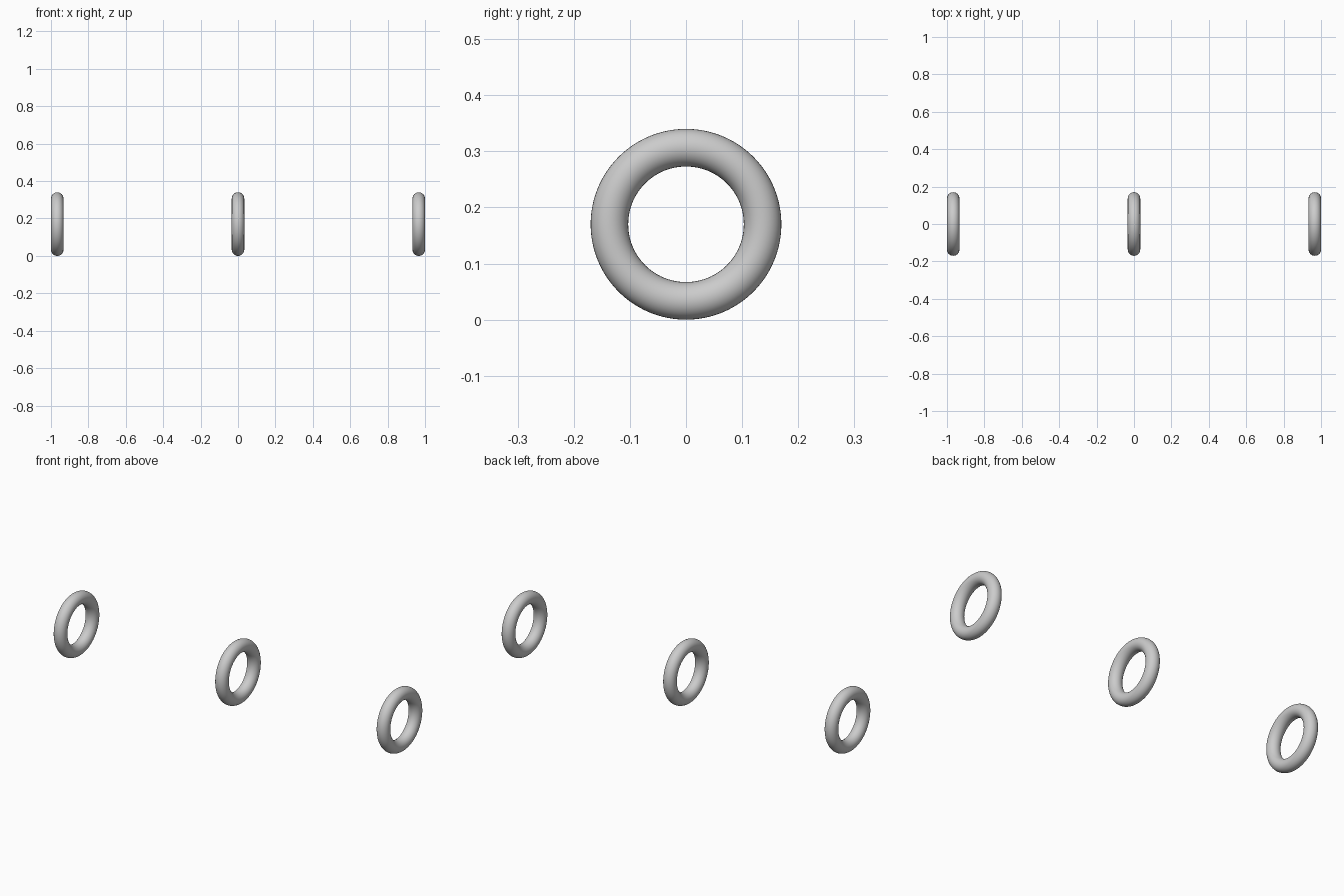
import bpy
from math import pi

if "Cube" in bpy.data.objects:
    bpy.data.objects.remove(bpy.data.objects["Cube"])

MAJOR, MINOR = 0.1365, 0.0335
OUTER = MAJOR + MINOR


def ring(name, x):
    # Upright ring with its axis along x, resting on the ground
    bpy.ops.mesh.primitive_torus_add(
        major_radius=MAJOR, minor_radius=MINOR,
        major_segments=96, minor_segments=32,
        location=(x, 0, OUTER), rotation=(0, pi / 2, 0))
    obj = bpy.context.object
    obj.name = name
    bpy.ops.object.shade_smooth()
    return obj


# Three identical rings in a row
for name, side in (("left_ring", -1), ("middle_ring", 0), ("right_ring", 1)):
    ring(name, side * (1 - MINOR))
